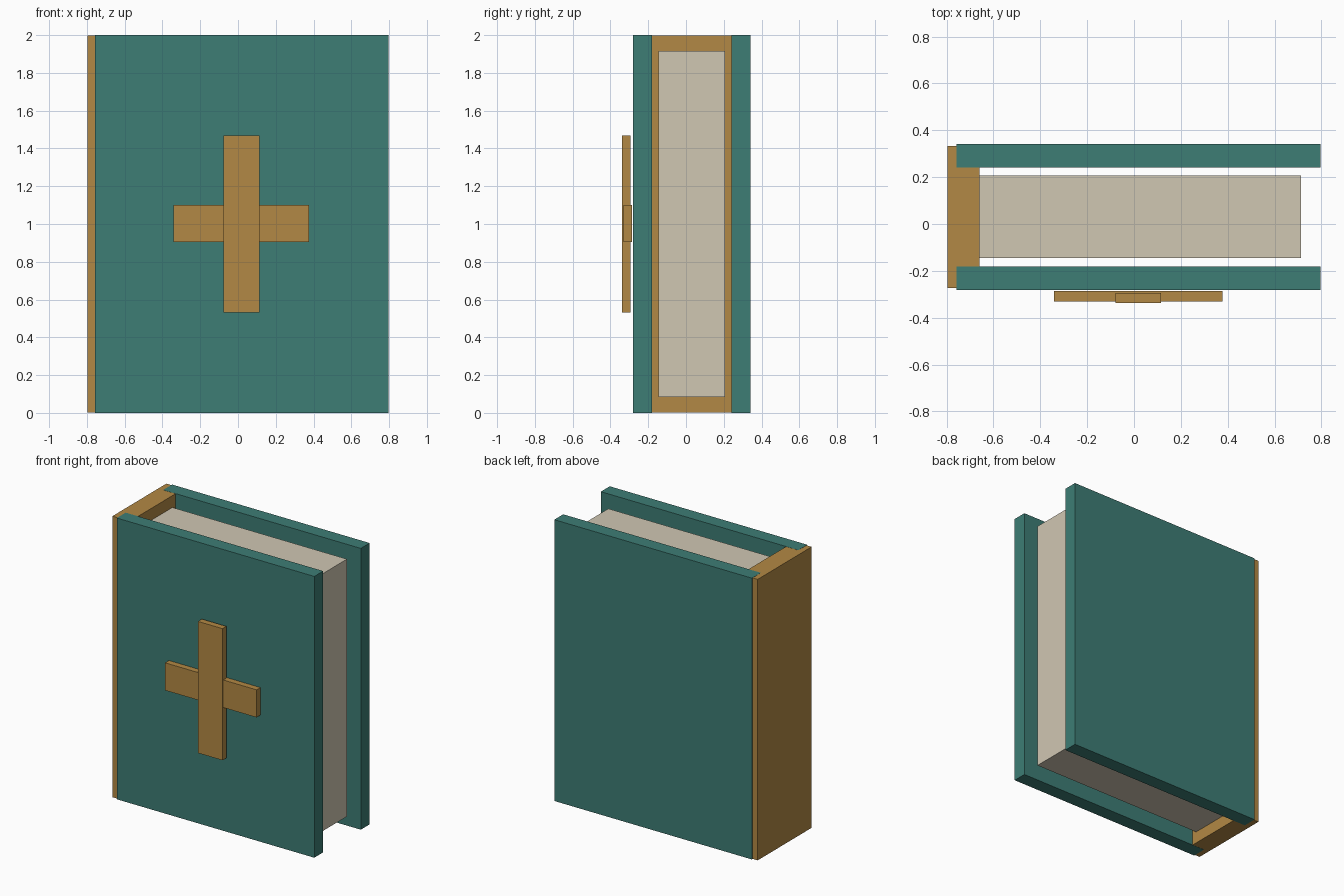
import bpy

if "Cube" in bpy.data.objects:
    bpy.data.objects.remove(bpy.data.objects["Cube"])


def material(name, color):
    mat = bpy.data.materials.new(name)
    mat.diffuse_color = (*color, 1.0)
    mat.use_nodes = True
    mat.node_tree.nodes["Principled BSDF"].inputs["Base Color"].default_value = mat.diffuse_color
    return mat


teal = material("teal_cloth", (0.047, 0.205, 0.178))
gold = material("ochre_leather", (0.45, 0.25, 0.058))
cream = material("paper", (0.63, 0.57, 0.45))


def box(name, low, high, mat):
    """Box spanning two opposite corners, with its origin in the middle."""
    bpy.ops.mesh.primitive_cube_add(
        size=1, location=[(a + b) / 2 for a, b in zip(low, high)])
    obj = bpy.context.object
    obj.name = name
    obj.scale = [b - a for a, b in zip(low, high)]
    bpy.ops.object.transform_apply(location=False, rotation=False, scale=True)
    obj.data.materials.append(mat)
    return obj


# Two boards, placed evenly about the middle of the book
MID_Y = 0.03
for name, side in (("front_cover", -1), ("back_cover", 1)):
    y = MID_Y + side * 0.261
    box(name, (-0.757, y - 0.05, 0), (0.797, y + 0.05, 2), teal)

# Spine, a hair shorter than the boards so the overlapping ends stay clean
box("spine", (-0.797, MID_Y - 0.303, 0.001), (-0.66, MID_Y + 0.303, 1.999), gold)

# Page block, recessed from the board edges and set into the spine
box("pages", (-0.67, MID_Y - 0.176, 0.085), (0.713, MID_Y + 0.176, 1.915), cream)

# Raised cross emblem: the upright stands slightly proud of the crossbar
box("cross_upright", (-0.078, -0.338, 0.532), (0.115, -0.294, 1.468), gold)
box("cross_bar", (-0.342, -0.33, 0.904), (0.377, -0.287, 1.1), gold)
